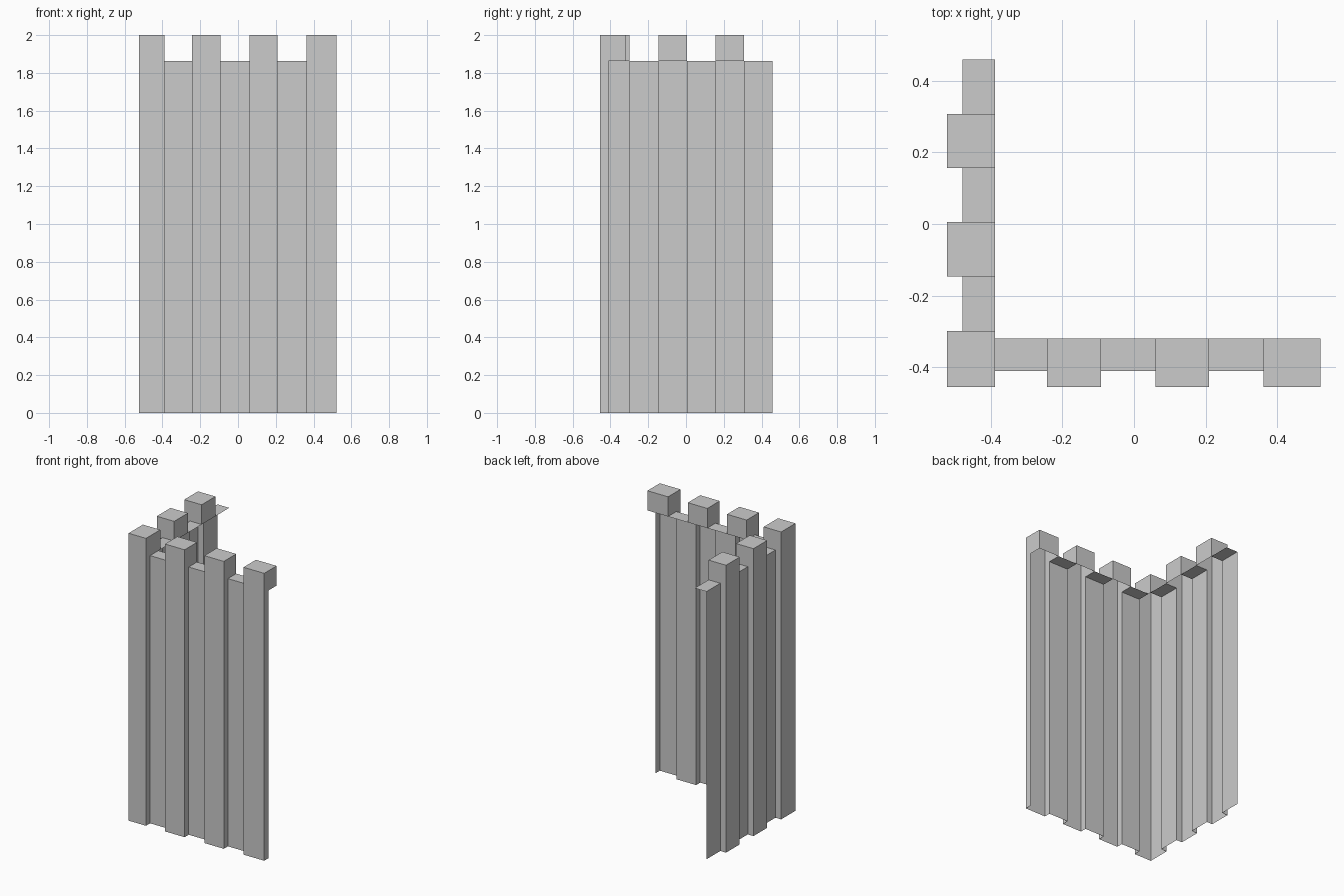
import bpy

if "Cube" in bpy.data.objects:
    bpy.data.objects.remove(bpy.data.objects["Cube"])

LOW, TOP = 1.863, 2.0
FX = [-0.523, -0.389, -0.243, -0.092, 0.06, 0.21, 0.362, 0.521]      # front wing divisions
SY = [-0.456, -0.299, -0.146, 0.005, 0.156, 0.307, 0.459]            # side wing divisions
F_OUT, F_MID, F_IN = -0.456, -0.411, -0.32      # front wing depths (y)
S_OUT, S_MID, S_IN = -0.523, -0.479, -0.389     # side wing depths (x)


def make(name, verts, faces):
    mesh = bpy.data.meshes.new(name)
    mesh.from_pydata(verts, [], faces)
    obj = bpy.data.objects.new(name, mesh)
    bpy.context.collection.objects.link(obj)
    return obj


def sheet(name, path, z0, z1):
    """Vertical single-sided sheet following a plan path."""
    n = len(path)
    verts = [(x, y, z) for z in (z0, z1) for x, y in path]
    return make(name, verts, [(i, i + 1, n + i + 1, n + i) for i in range(n - 1)])


def ledge(name, x0, x1, y0, y1):
    return make(name, [(x0, y0, LOW), (x1, y0, LOW), (x1, y1, LOW), (x0, y1, LOW)],
                [(0, 1, 2, 3)])


def merlon(name, x0, x1, y0, y1):
    """Raised block, open underneath."""
    plan = [(x0, y0), (x1, y0), (x1, y1), (x0, y1)]
    verts = [(x, y, z) for z in (LOW, TOP) for x, y in plan]
    return make(name, verts, [(i, (i + 1) % 4, 4 + (i + 1) % 4, 4 + i) for i in range(4)]
                + [(4, 5, 6, 7)])


# Stepped outer wall skin, from the side wing's end round the corner to the front wing's end
path = []
for i in range(len(SY) - 1, 0, -1):
    x = S_MID if i % 2 == 0 else S_OUT
    path += [(x, SY[i]), (x, SY[i - 1])]
for i in range(len(FX) - 1):
    y = F_OUT if i % 2 == 0 else F_MID
    path += [(FX[i], y), (FX[i + 1], y)]
path.append((FX[-1], F_MID))
path = [p for i, p in enumerate(path) if i == 0 or p != path[i - 1]]
sheet("wall_skin", path, 0, LOW)

# Corner block
merlon("corner_merlon", FX[0], FX[1], SY[0], SY[1])

# Front wing merlons and gaps
for i in range(1, len(FX) - 1):
    if i % 2 == 0:
        merlon("front_merlon", FX[i], FX[i + 1], F_OUT, F_IN)
    else:
        ledge("front_gap_ledge", FX[i], FX[i + 1], F_MID, F_IN)

# Side wing merlons and gaps
for i in range(1, len(SY) - 1):
    if i % 2 == 0:
        merlon("side_merlon", S_OUT, S_IN, SY[i], SY[i + 1])
    else:
        ledge("side_gap_ledge", S_MID, S_IN, SY[i], SY[i + 1])
